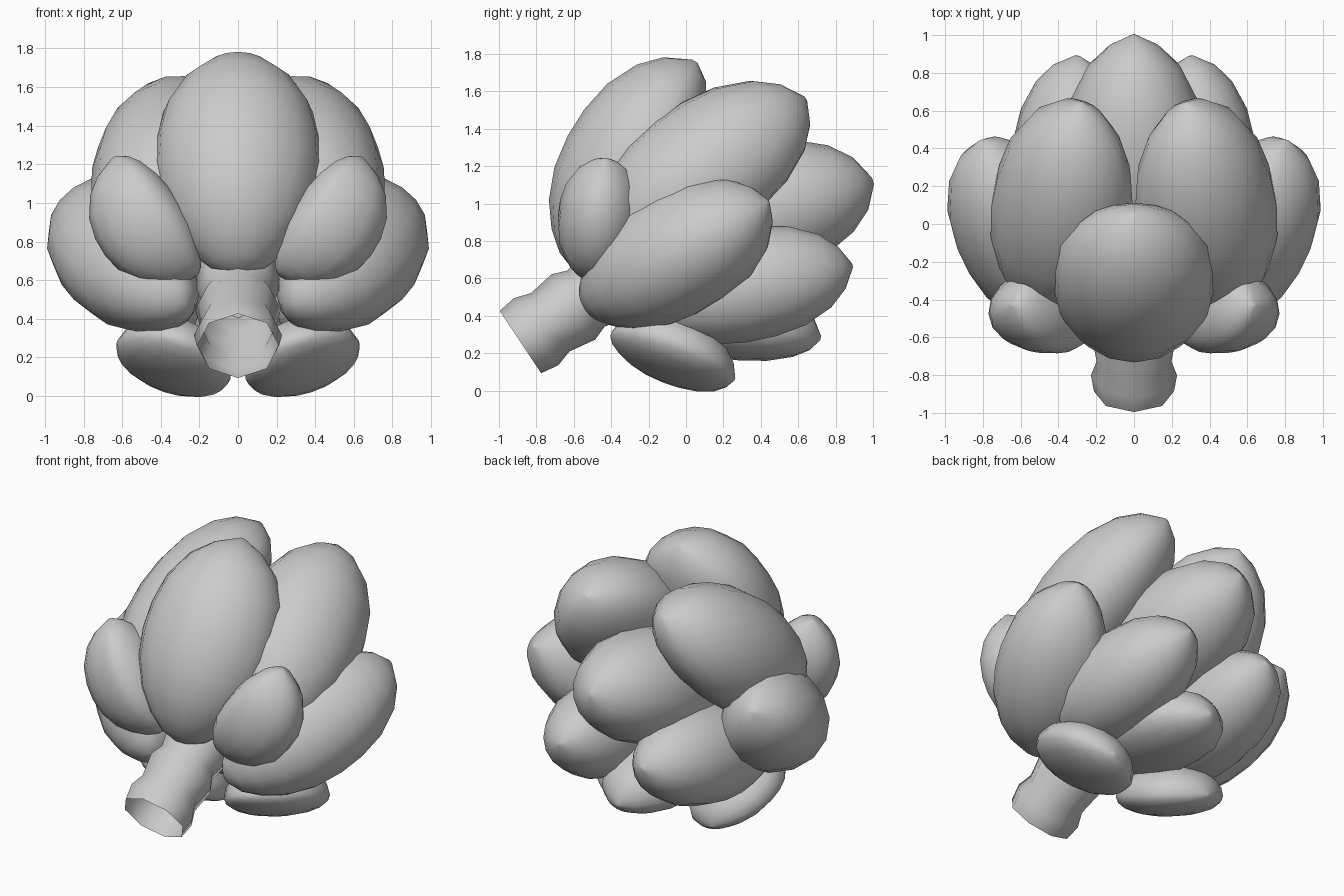
import bpy, bmesh, math
from mathutils import Vector

if "Cube" in bpy.data.objects:
    bpy.data.objects.remove(bpy.data.objects["Cube"])

AXIS = Vector((0, 0.83, 0.55)).normalized()    # stem direction, leaning back
UP = Vector((0, -AXIS.z, AXIS.y))              # "up" across the stem
SIDE = Vector((1, 0, 0))

# petal fullness from rounded base to pointed tip: t, width, thickness
PROFILE = [(0, .1, .1), (.03, .33, .33), (.1, .56, .58), (.2, .78, .8), (.33, .94, .95),
           (.47, 1, 1), (.6, .98, .98), (.74, .88, .88), (.87, .65, .66), (.95, .36, .4), (1, .03, .05)]


def loft(name, rings, caps):
    """Skin a list of point rings into a smooth object."""
    bm = bmesh.new()
    loops = [[bm.verts.new(p) for p in r] for r in rings]
    n = len(loops[0])
    for a, b in zip(loops, loops[1:]):
        for i in range(n):
            j = (i + 1) % n
            bm.faces.new((a[i], a[j], b[j], b[i]))
    if caps:
        bm.faces.new(loops[0])
        bm.faces.new(loops[-1])
    bmesh.ops.recalc_face_normals(bm, faces=bm.faces)
    for f in bm.faces:
        f.smooth = True
    me = bpy.data.meshes.new(name)
    bm.to_mesh(me)
    bm.free()
    ob = bpy.data.objects.new(name, me)
    bpy.context.collection.objects.link(ob)
    return ob


def petal(name, base, tip, roll, width, outer, inner, sides=16):
    """Boat-shaped petal; roll is the angle of its outer face round the stem."""
    base, tip = Vector(base), Vector(tip)
    d = (tip - base).normalized()
    r = math.radians(roll)
    n = SIDE * math.cos(r) + UP * math.sin(r)
    n = (n - d * n.dot(d)).normalized()
    w = d.cross(n)
    rings = []
    for t, fw, ft in PROFILE:
        c = base.lerp(tip, t)
        ring = []
        for i in range(sides):
            a = 2 * math.pi * i / sides
            s = math.sin(a)
            ring.append(c + w * fw * width * math.cos(a) + n * ft * s * (outer if s > 0 else inner))
        rings.append(ring)
    return loft(name, rings, True)


def petal_pair(name, base, tip, roll, *size):
    petal(name + "_right", base, tip, roll, *size)
    flip = lambda p: (-p[0], p[1], p[2])
    petal(name + "_left", flip(base), flip(tip), 180 - roll, *size)


# single petals on the centre line
petal("top_petal", (0, -.58, .64), (0, .05, 1.76), 90, .44, .4, .25)
petal("heart_petal", (0, -.3, .74), (0, 1, 1.12), 90, .38, .38, .35)
petal("lower_back_petal", (0, -.3, .42), (0, .72, .28), -90, .32, .18, .26)

# mirrored petals
petal_pair("upper_petal", (.45, -.45, .75), (.28, .64, 1.56), 50, .4, .38, .28)
petal_pair("side_petal", (.28, -.53, .46), (.81, .44, 1.01), -5, .34, .4, .25)
petal_pair("back_petal", (.36, -.27, .47), (.3, .89, .67), -35, .31, .33, .28)
petal_pair("front_petal", (.22, -.48, .62), (.64, -.43, 1.24), 5, .23, .33, .15)
petal_pair("bottom_petal", (.3, -.4, .3), (.37, .26, .06), -75, .31, .12, .2)

# ridged, open-ended stem with eight sides
stem = [(0, .2), (.1, .215), (.19, .187), (.34, .21), (.42, .18), (.52, .2), (.7, .21), (.9, .2)]
start = Vector((0, -.885, .26))
loft("stem", [[start + AXIS * s + r * (SIDE * 1.06 * math.sin(k * math.pi / 4) + UP * math.cos(k * math.pi / 4))
               for k in range(8)] for s, r in stem], False)
